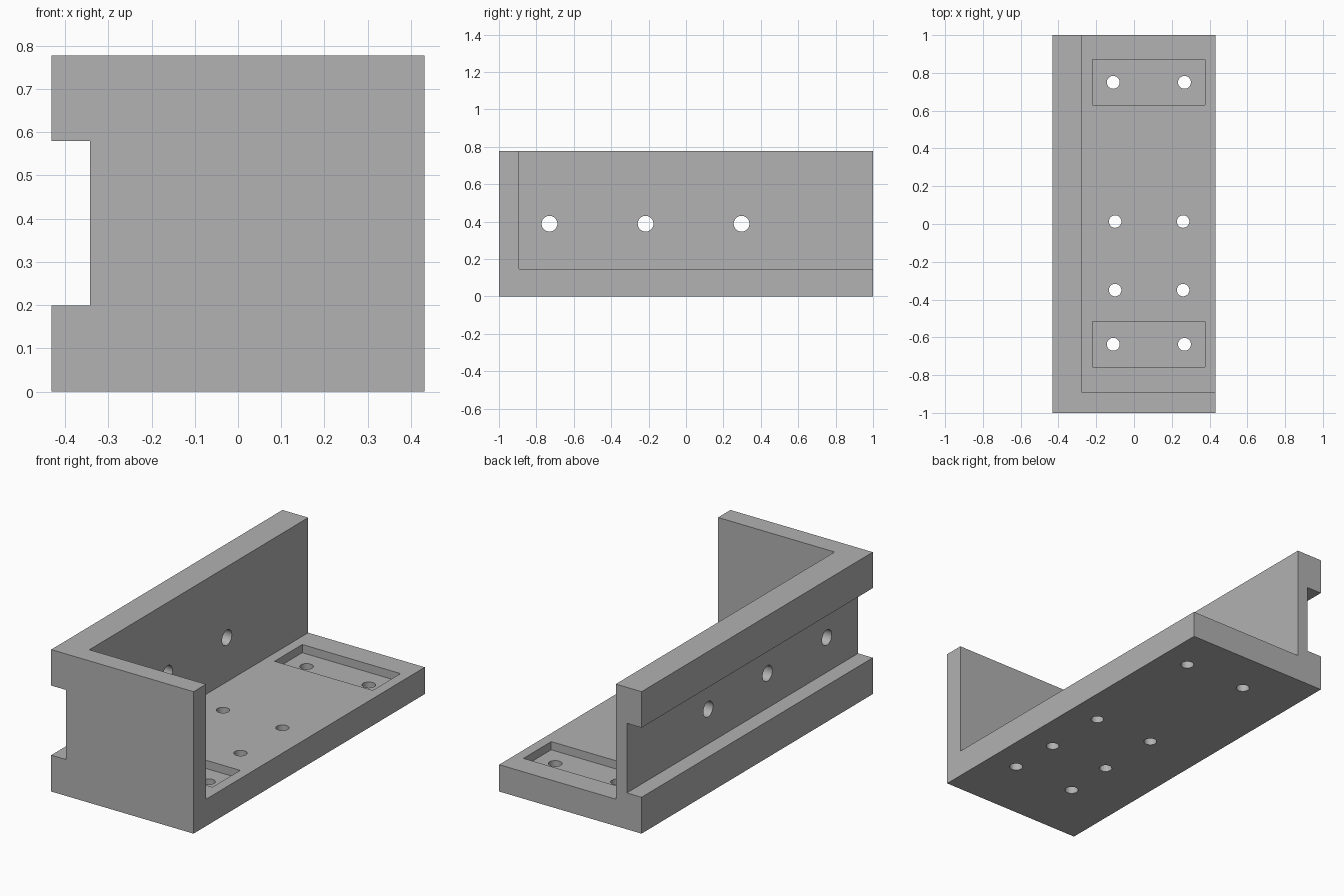
import bpy
import bmesh
import math
from mathutils import Matrix, Vector

cube = bpy.data.objects.get("Cube")
if cube:
    bpy.data.objects.remove(cube, do_unlink=True)

X, Y, H = 0.431, 1.0, 0.777      # half width, half length, height
WALL_X, WALL_Y, FLOOR = -0.275, -0.893, 0.147
POCKET = 0.045                   # pocket depth

grey = bpy.data.materials.new("plain grey")
grey.use_nodes = True
grey.diffuse_color = (0.445, 0.445, 0.445, 1)
grey.node_tree.nodes["Principled BSDF"].inputs["Base Color"].default_value = grey.diffuse_color


def make_object(name, bm):
    bmesh.ops.recalc_face_normals(bm, faces=bm.faces)
    mesh = bpy.data.meshes.new(name)
    bm.to_mesh(mesh)
    bm.free()
    mesh.materials.append(grey)
    obj = bpy.data.objects.new(name, mesh)
    bpy.context.scene.collection.objects.link(obj)
    return obj


def box(lo, hi):
    lo, hi = Vector(lo), Vector(hi)
    bm = bmesh.new()
    bmesh.ops.create_cube(bm, size=1, matrix=Matrix.Translation((lo + hi) / 2)
                          @ Matrix.Diagonal((hi - lo).to_4d()))
    return make_object("box_cutter", bm)


def drill(centre, radius, depth, axis="Z"):
    turn = Matrix.Rotation(math.pi / 2, 4, "Y") if axis == "X" else Matrix()
    bm = bmesh.new()
    bmesh.ops.create_cone(bm, cap_ends=True, segments=48, radius1=radius, radius2=radius,
                          depth=depth, matrix=Matrix.Translation(centre) @ turn)
    return make_object("hole_cutter", bm)


# Solid block with the side channel, extruded along its length
profile = [(-X, 0), (X, 0), (X, H), (-X, H), (-X, 0.58), (-0.342, 0.58), (-0.342, 0.199), (-X, 0.199)]
bm = bmesh.new()
face = bm.faces.new([bm.verts.new((x, -Y, z)) for x, z in profile])
ext = bmesh.ops.extrude_face_region(bm, geom=[face])
bmesh.ops.translate(bm, vec=(0, 2 * Y, 0),
                    verts=[v for v in ext["geom"] if isinstance(v, bmesh.types.BMVert)])
bracket = make_object("mounting_bracket", bm)

# Open interior leaving floor, side wall and front wall
cutters = [box((WALL_X, WALL_Y, FLOOR), (1, 2, 2))]

# Recessed floor pockets, each with two holes
for y in (-0.637, 0.75):
    cutters.append(box((-0.22, y - 0.12, FLOOR - POCKET), (0.375, y + 0.12, 0.3)))
    cutters += [drill((x, y, 0), 0.034, 0.5) for x in (-0.11, 0.267)]

# Floor holes between the pockets
for y in (-0.35, 0.013):
    cutters += [drill((x, y, 0), 0.033, 0.5) for x in (-0.1, 0.26)]

# Side wall holes
for y in (-0.73, -0.216, 0.297):
    cutters.append(drill((-0.3, y, 0.389), 0.042, 0.4, "X"))

# Apply the cuts
for cutter in cutters:
    cutter.hide_render = True
    mod = bracket.modifiers.new("cut", "BOOLEAN")
    mod.operation, mod.solver, mod.object = "DIFFERENCE", "EXACT", cutter

bpy.context.view_layer.update()
graph = bpy.context.evaluated_depsgraph_get()
result = bpy.data.meshes.new_from_object(bracket.evaluated_get(graph))
bracket.modifiers.clear()
bracket.data = result
for cutter in cutters:
    bpy.data.objects.remove(cutter, do_unlink=True)

# One material slot, smooth holes with sharp edges
result.materials.clear()
result.materials.append(grey)
for poly in result.polygons:
    poly.material_index = 0
bpy.ops.object.select_all(action="DESELECT")
bracket.select_set(True)
bpy.context.view_layer.objects.active = bracket
bpy.ops.object.shade_smooth_by_angle(angle=math.radians(30))
